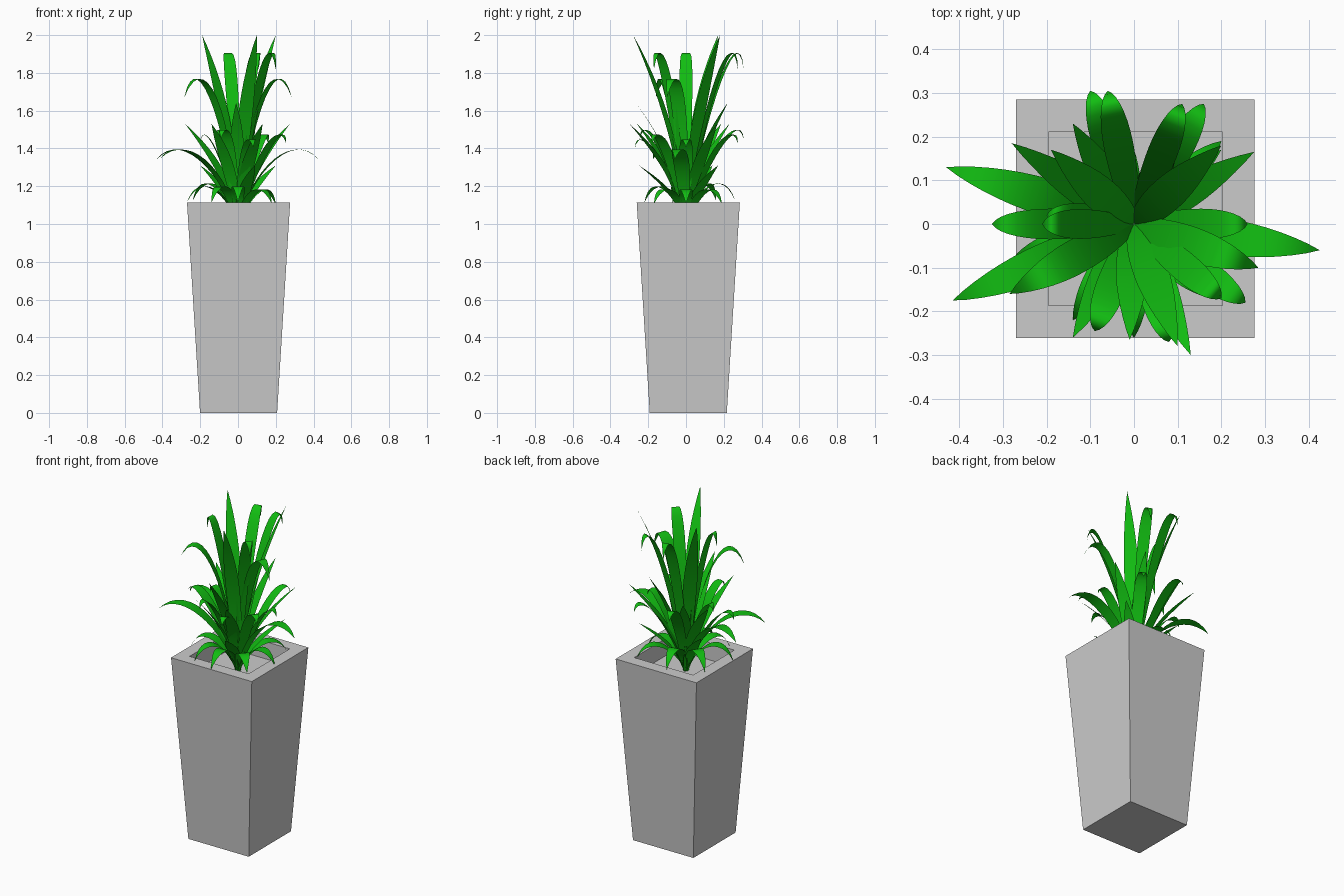
import bpy, bmesh, math
from mathutils import Vector
from mathutils.geometry import interpolate_bezier

if "Cube" in bpy.data.objects:
    bpy.data.objects.remove(bpy.data.objects["Cube"])

BASE_Z = 1.0
POT_Z = 1.115
CX, CY = 0.003, 0.012

leaf_green = bpy.data.materials.new("leaf_green")
leaf_green.diffuse_color = (0.006, 0.52, 0.006, 1)
leaf_green.use_nodes = True
leaf_green.node_tree.nodes["Principled BSDF"].inputs["Base Color"].default_value = leaf_green.diffuse_color


def add_object(name, bm):
    mesh = bpy.data.meshes.new(name)
    bm.to_mesh(mesh)
    bm.free()
    ob = bpy.data.objects.new(name, mesh)
    bpy.context.collection.objects.link(ob)
    return ob


# Tapered square planter with a rim and a shallow recess
bm = bmesh.new()
bmesh.ops.create_cube(bm, size=2)
for v in bm.verts:
    half, z = (0.273, POT_Z) if v.co.z > 0 else (0.204, 0)
    v.co = Vector((CX + half * v.co.x, CY + half * v.co.y, z))
bm.normal_update()
top = max(bm.faces, key=lambda f: f.calc_center_median().z)
bmesh.ops.inset_individual(bm, faces=[top], thickness=0.074, use_even_offset=True)
hole = bmesh.ops.extrude_discrete_faces(bm, faces=[top])["faces"][0]
bmesh.ops.translate(bm, verts=hole.verts, vec=(0, 0, BASE_Z + 0.01 - POT_Z))
add_object("planter", bm)

# Leaf spines as bezier points: (fraction of reach, fraction of height)
SPINES = {
    "straight": [(0, 0), (0.12, 0.42), (0.55, 0.75), (1, 1)],
    "droop": [(0, 0), (0.33, 0.72), (0.92, 1.24), (1, 0.92)],
    "arch": [(0, 0), (0.2, 0.8), (0.7, 1.25), (1, 0.88)],
    "low": [(0, 0), (0.2, 0.9), (0.75, 1.5), (1, 0.6)],
}


# Flat ribbon that widens in the middle and ends in a point
def add_leaf(bm, kind, x, y, top_z, width):
    reach, ang = math.hypot(x, y), math.atan2(y, x)
    out = Vector((math.cos(ang), math.sin(ang), 0))
    side = Vector((-out.y, out.x, 0))
    pts = [Vector((a, 0, b)) for a, b in SPINES[kind]]
    n = 15
    prev = None
    for i, p in enumerate(interpolate_bezier(*pts, n)):
        t = i / (n - 1)
        swell = math.sin(math.pi * t)
        w = width / 2 * (0.35 + 0.65 * swell if t < 0.5 else swell ** 0.9)
        c = out * (reach * p.x) + Vector((0, 0, BASE_Z + (top_z - BASE_Z) * p.z))
        if i == n - 1:
            bm.faces.new((*prev, bm.verts.new(c)))
        else:
            row = (bm.verts.new(c + side * w), bm.verts.new(c - side * w))
            if prev:
                bm.faces.new((*prev, row[1], row[0]))
            prev = row


# Tiers of leaves: name, kind, top height, height variation, width, tip positions
TIERS = [
    ("tall_straight_leaves", "straight", 2.0, 0, 0.08,
     [(0.10, -0.28), (0.20, 0.18), (-0.19, 0.17)]),
    ("tall_drooping_leaves", "droop", 1.89, 0, 0.068,
     [(-0.06, 0.305), (0.11, 0.275), (0.2, -0.17), (-0.21, 0)]),
    ("tall_arching_leaves", "arch", 1.76, 0, 0.08,
     [(-0.285, -0.16), (0.285, -0.1)]),
    ("upper_straight_leaves", "straight", 1.64, 0, 0.075,
     [(-0.01, -0.265), (0.10, 0.22)]),
    ("middle_straight_leaves", "straight", 1.53, 0, 0.075,
     [(0.275, 0.165), (-0.28, 0.185), (-0.14, -0.26), (0.13, -0.30), (-0.14, 0.23)]),
    ("middle_drooping_leaves", "droop", 1.465, 0.025, 0.07,
     [(0.26, 0), (-0.2, 0.02), (-0.09, -0.245), (0.08, -0.27),
      (0.16, 0.275), (-0.1, 0.305), (-0.325, 0), (0.255, -0.18)]),
    ("wide_arching_leaves", "arch", 1.39, 0, 0.085,
     [(-0.43, 0.13), (-0.415, -0.175), (0.425, -0.06)]),
    ("lower_straight_leaves", "straight", 1.31, 0, 0.07,
     [(0.2, 0.17), (0.09, -0.25), (-0.2, 0.14)]),
    ("low_arching_leaves", "low", 1.19, 0.015, 0.07,
     [(0.25, 0), (-0.27, -0.07), (-0.24, 0.16), (0.2, 0.19),
      (0, -0.26), (-0.05, 0.26), (0.18, -0.17), (-0.14, -0.22)]),
]
for name, kind, top_z, vary, width, tips in TIERS:
    bm = bmesh.new()
    for i, (x, y) in enumerate(tips):
        add_leaf(bm, kind, x, y, top_z + vary * (i % 3 - 1), width)
    for f in bm.faces:
        f.smooth = True
    add_object(name, bm).data.materials.append(leaf_green)
